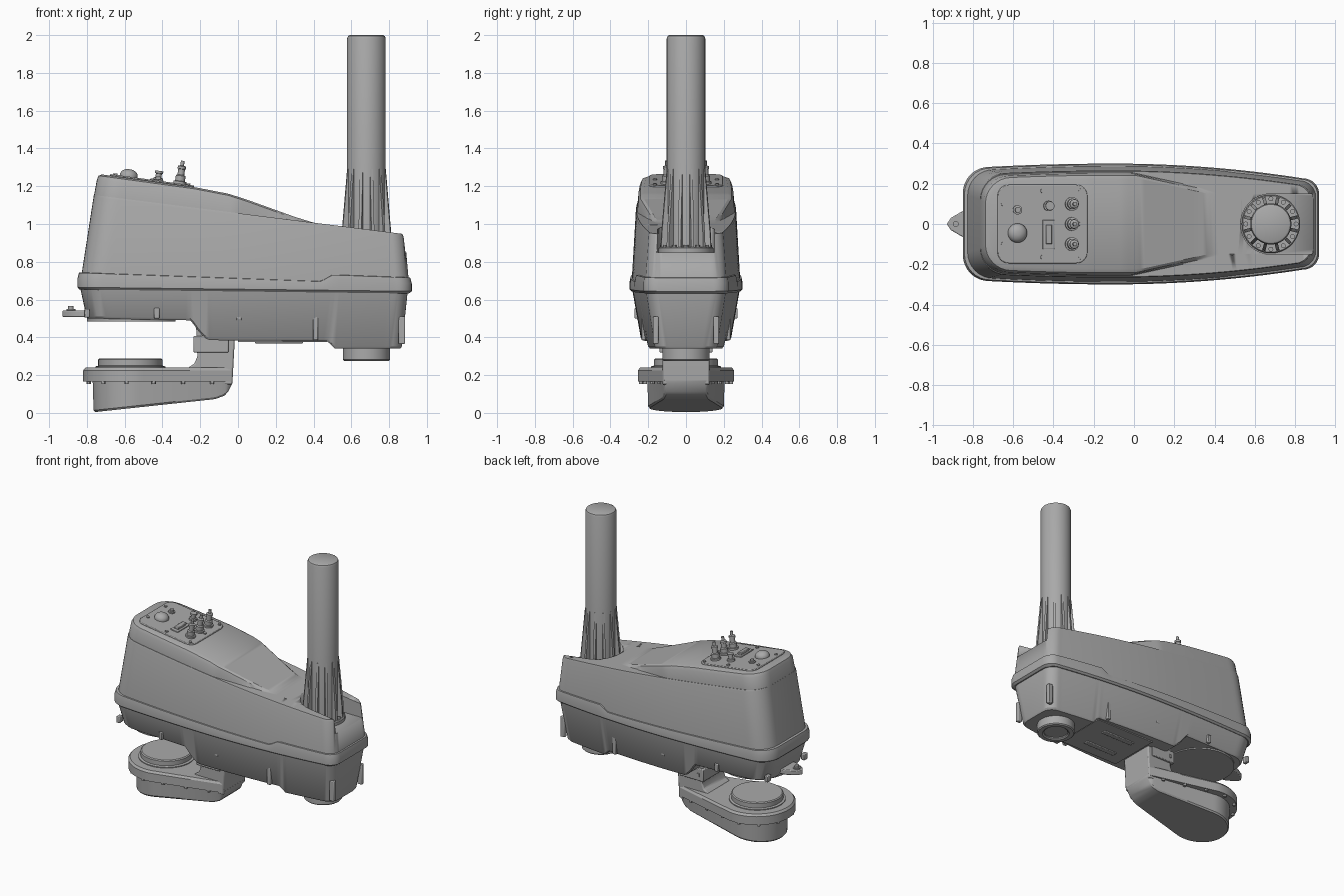
import bpy, bmesh
from math import sin, cos, pi, radians
from mathutils import Matrix, Vector

if "Cube" in bpy.data.objects:
    bpy.data.objects.remove(bpy.data.objects["Cube"])

grey = bpy.data.materials.new("machine grey")
grey.use_nodes = True
tone = (0.4, 0.4, 0.4, 1)
grey.diffuse_color = tone
grey.node_tree.nodes["Principled BSDF"].inputs["Base Color"].default_value = tone


def finish(name, bm, bevel=0):
    bmesh.ops.recalc_face_normals(bm, faces=bm.faces)
    mesh = bpy.data.meshes.new(name)
    bm.to_mesh(mesh)
    bm.free()
    ob = bpy.data.objects.new(name, mesh)
    bpy.context.collection.objects.link(ob)
    mesh.materials.append(grey)
    bpy.ops.object.select_all(action='DESELECT')
    ob.select_set(True)
    bpy.context.view_layer.objects.active = ob
    if bevel:
        mod = ob.modifiers.new("soft edges", 'BEVEL')
        mod.width, mod.segments, mod.limit_method = bevel, 2, 'ANGLE'
    bpy.ops.object.shade_smooth_by_angle(angle=radians(30))
    return ob


def lerp_on(table):
    """Piecewise linear function through the given points."""
    def f(x):
        for (a, p), (b, q) in zip(table, table[1:]):
            if x <= b:
                return p + (q - p) * max(0, (x - a) / (b - a))
        return table[-1][1]
    return f


def skin(name, rings, bevel=0):
    """Loft rings, each given as its +y half and mirrored to -y."""
    bm = bmesh.new()
    loops = [[bm.verts.new(p) for p in r] +
             [bm.verts.new((x, -y, z)) for x, y, z in reversed(r)] for r in rings]
    n = len(loops[0])
    for a, b in zip(loops, loops[1:]):
        for i in range(n):
            j = (i + 1) % n
            bm.faces.new((a[i], a[j], b[j], b[i]))
    for r in (loops[0], loops[-1]):
        for i in range(n // 2 - 1):
            bm.faces.new((r[i], r[i + 1], r[n - 2 - i], r[n - 1 - i]))
    return finish(name, bm, bevel)


def extrude(name, pts, to_3d, depth, bevel=0):
    bm = bmesh.new()
    face = bm.faces.new([bm.verts.new(to_3d(*p)) for p in pts])
    out = bmesh.ops.extrude_face_region(bm, geom=[face])
    bmesh.ops.translate(bm, vec=depth, verts=[g for g in out["geom"] if isinstance(g, bmesh.types.BMVert)])
    return finish(name, bm, bevel)


def stack(name, at, steps, sides=48, tilt=0):
    """Turned part from (radius, height) steps."""
    bm = bmesh.new()
    prev = None
    for r, h in steps:
        ring = [bm.verts.new((r * cos(2 * pi * i / sides), r * sin(2 * pi * i / sides), h)) for i in range(sides)]
        if prev:
            for i in range(sides):
                j = (i + 1) % sides
                bm.faces.new((prev[i], prev[j], ring[j], ring[i]))
        else:
            bm.faces.new(ring)
        prev = ring
    bm.faces.new(prev)
    bm.transform(Matrix.Translation(at) @ Matrix.Rotation(tilt, 4, 'Y'))
    return finish(name, bm)


def box(name, lo, hi, bevel=0, turn=None):
    lo, hi = Vector(lo), Vector(hi)
    bm = bmesh.new()
    bmesh.ops.create_cube(bm, size=1)
    bm.transform(Matrix.Translation((lo + hi) / 2) @ Matrix.Diagonal((*(hi - lo), 1)))
    if turn:
        bm.transform(turn)
    return finish(name, bm, bevel)


# Plan shape shared by the housing parts
def width(x):
    k = 0.018 * ((x + 0.1) / 0.65) ** 2 if x < -0.1 else 0.075 * ((x + 0.1) / 0.95) ** 2
    return 0.3 - k


def ring(x0, x1, half, z, rl=0.13, rr=0.08):
    pts = []
    a, b = x0 + rl, x1 - rr
    for i in range(9):
        t = pi / 2 * i / 8
        pts.append((a - rl * cos(t), half(a) - rl * (1 - sin(t))))
    pts += [(a + (b - a) * i / 70, half(a + (b - a) * i / 70)) for i in range(1, 70)]
    for i in range(9):
        t = pi / 2 * i / 8
        pts.append((b + rr * sin(t), half(b) - rr * (1 - cos(t))))
    return [(x, y, z(x)) for x, y in pts]


def inset(d):
    return lambda x: width(x) - d


# Upper cover: sloping deck with a hump that narrows into it
crown = lerp_on([(-0.74, 1.265), (-0.23, 1.195), (-0.05, 1.16), (0.05, 1.128), (0.3, 1.038), (0.4, 1.007)])


def deck(x):
    return 1.07 - 0.126 * (x + 0.1)


def top(x):
    return max(crown(x), deck(x)) if x < 0.4 else deck(x)


def hump(d):
    return lambda x: min(width(x) - d, max(0.15, 0.265 - 0.22 * (x + 0.05) - (d - 0.04) * 0.6))


cover = skin("upper_cover", [
    ring(-0.835, 0.905, inset(0.012), lambda x: 0.69),
    ring(-0.765, 0.883, inset(0.034), lambda x: deck(x) - 0.012),
    ring(-0.763, 0.877, inset(0.038), deck),
    ring(-0.762, 0.872, hump(0.041), deck),
    ring(-0.747, 0.868, hump(0.048), lambda x: max(deck(x), top(x) - 0.03)),
    ring(-0.738, 0.864, hump(0.058), lambda x: max(deck(x), top(x) - 0.009)),
    ring(-0.72, 0.85, hump(0.078), top)])

# Open pocket around the column
pocket_pts = [(1.0, -0.15), (1.0, 0.15)] + [
    (0.68 + 0.15 * cos(pi / 2 + pi * i / 24), 0.15 * sin(pi / 2 + pi * i / 24)) for i in range(25)]
cutter = extrude("pocket_cutter", pocket_pts, lambda x, y: (x, y, 0.85), (0, 0, 0.5))
cutter.hide_render = True
mod = cover.modifiers.new("pocket", 'BOOLEAN')
mod.operation, mod.object, mod.solver = 'DIFFERENCE', cutter, 'EXACT'
bpy.context.view_layer.objects.active = cover
bpy.ops.object.modifier_apply(modifier="pocket")
bpy.data.objects.remove(cutter)

# Belt between the covers
seam = lerp_on([(-0.85, 0.742), (0.44, 0.695), (0.5, 0.73), (0.92, 0.715)])


def low_seam(x):
    return 0.655 - 0.012 * x


skin("belt", [
    ring(-0.84, 0.905, inset(0.012), lambda x: low_seam(x) - 0.012),
    ring(-0.85, 0.92, inset(0), low_seam),
    ring(-0.85, 0.92, inset(0), lambda x: seam(x) - 0.03),
    ring(-0.842, 0.912, inset(0.006), seam),
    ring(-0.82, 0.89, inset(0.025), lambda x: seam(x) + 0.004)])

# Lower housing with stepped underside
floor = lerp_on([(-0.8, 0.5), (-0.25, 0.49), (-0.2, 0.42), (-0.16, 0.385), (0.48, 0.38), (0.505, 0.34), (0.9, 0.34)])


def skirt(d):
    return lambda x: width(x) - 0.014 - d - 0.17 * (0.66 - floor(x))


skin("lower_housing", [
    ring(-0.835, 0.9, inset(0.014), lambda x: 0.66),
    ring(-0.803, 0.868, skirt(0), lambda x: floor(x) + 0.012),
    ring(-0.795, 0.86, skirt(0.01), floor)])
for x, z0, z1 in [(-0.8, 0.505, 0.55), (-0.43, 0.5, 0.555), (0.005, 0.49, 0.545), (0.41, 0.385, 0.53), (0.83, 0.365, 0.52)]:
    for s in (-1, 1):
        y = s * (skirt(0)(x) - (0.03 if abs(x) > 0.7 else 0))
        box("screw_boss", (x - 0.014, y - 0.02, z0), (x + 0.014, y + 0.02, z1), 0.005)
for y in (-0.16, 0.16):
    box("end_boss", (0.85, y - 0.014, 0.365), (0.885, y + 0.014, 0.51), 0.005)
stack("turntable_plate", (-0.565, 0, 0), [(0.235, 0.484), (0.235, 0.52)], 64)
stack("spindle_boss", (0.68, 0, 0), [(0.08, 0.29), (0.08, 0.282), (0.09, 0.275), (0.118, 0.275), (0.125, 0.282), (0.125, 0.36)])
box("underside_panel", (0.0, -0.19, 0.375), (0.47, 0.19, 0.39))
for y in (-0.09, 0.09):
    box("underside_slot", (0.09, y - 0.02, 0.368), (0.345, y + 0.02, 0.38), 0.004)

# Cable lug at the rear end
extrude("cable_lug", [(-0.78, -0.08), (-0.85, -0.065), (-0.91, -0.03), (-0.93, 0), (-0.91, 0.03), (-0.85, 0.065), (-0.78, 0.08)],
        lambda x, y: (x, y, 0.508), (0, 0, 0.035), 0.005)
stack("lug_bolt", (-0.885, 0, 0), [(0.024, 0.54), (0.024, 0.55), (0.014, 0.55), (0.014, 0.565)], 16)


# Inner arm below: teardrop flange and shell
def teardrop(r, end_x, end_w, z):
    pts = [(-0.565 + r * cos(a), r * sin(a)) for a in [radians(176 - 4 * i) for i in range(25)]]
    x0, y0 = pts[-1]
    pts += [(x0 + (end_x - x0) * i / 24, y0 + (end_w - y0) * i / 24) for i in range(1, 25)]
    return [(x, y, z(x)) for x, y in pts]


belly = lerp_on([(-0.77, 0.003), (-0.12, 0.073), (-0.07, 0.092), (-0.045, 0.12), (-0.028, 0.16)])
skin("arm_flange", [teardrop(0.255, -0.035, 0.125, lambda x: 0.165), teardrop(0.255, -0.035, 0.125, lambda x: 0.225),
                    teardrop(0.243, -0.045, 0.118, lambda x: 0.24)])
skin("arm_shell", [teardrop(0.205, -0.028, 0.12, lambda x: 0.175),
                   teardrop(0.2, -0.028, 0.108, lambda x: belly(x) + 0.01),
                   teardrop(0.192, -0.03, 0.1, belly)])
for x, y, _ in teardrop(0.24, -0.06, 0.12, belly)[4::8]:
    for s in (-1, 1):
        stack("flange_bolt", (x, s * y, 0), [(0.011, 0.152), (0.011, 0.17)], 12)
stack("arm_pad", (-0.57, 0, 0), [(0.185, 0.235), (0.185, 0.246), (0.17, 0.25), (0.17, 0.282), (0.163, 0.288)], 64)
extrude("arm_neck", [(-0.03, 0.15), (-0.018, 0.37), (-0.018, 0.43), (-0.25, 0.5), (-0.222, 0.46), (-0.215, 0.3),
                     (-0.23, 0.262), (-0.265, 0.238), (-0.265, 0.15)],
        lambda x, z: (x, -0.125, z), (0, 0.25, 0), 0.008)
box("neck_bracket", (-0.235, -0.14, 0.32), (-0.05, 0.14, 0.408), 0.005)
for y in (-0.143, 0.143):
    box("bracket_screw", (-0.205, y - 0.004, 0.35), (-0.19, y + 0.004, 0.375))

# Column with fins and bolted collar
stack("column", (0.68, 0, 0), [(0.102, 0.84), (0.102, 1.983), (0.097, 1.995), (0.088, 2.0)], 64)
stack("column_collar", (0.68, 0, 0), [(0.145, 0.84), (0.145, 0.872), (0.14, 0.878), (0.1, 0.878)], 64)
fin_profile = [(0.08, 0.86), (0.138, 0.86), (0.134, 0.95), (0.104, 1.29), (0.08, 1.29)]
for i in range(12):
    turn = Matrix.Translation((0.68, 0, 0)) @ Matrix.Rotation(2 * pi * (i + 0.5) / 12, 4, 'Z')
    extrude("column_fin", fin_profile, lambda r, z: turn @ Vector((r, -0.008, z)),
            turn.to_3x3() @ Vector((0, 0.016, 0)))
    a = 2 * pi * i / 12
    stack("collar_bolt", (0.68 + 0.125 * cos(a), 0.125 * sin(a), 0), [(0.012, 0.87), (0.012, 0.89)], 12)

# Connector panel on the cover
tilt = 0.137
lean = Matrix.Translation((-0.455, 0, crown(-0.455))) @ Matrix.Rotation(tilt, 4, 'Y')
panel = []
for cx, cy, a0 in [(0.17, 0.14, 0), (-0.17, 0.14, 90), (-0.17, -0.14, 180), (0.17, -0.14, 270)]:
    panel += [(cx + 0.055 * cos(radians(a0 + 15 * i)), cy + 0.055 * sin(radians(a0 + 15 * i))) for i in range(7)]
extrude("connector_panel", panel, lambda x, y: lean @ Vector((x, y, -0.01)),
        lean.to_3x3() @ Vector((0, 0, 0.018)), 0.004)


def fitting(name, x, y, steps, sides=20):
    stack(name, (x, y, crown(x)), steps, sides, tilt)


fitting("signal_lamp", -0.58, -0.045, [(0.048, 0)] + [(0.048 * cos(t * pi / 14), 0.012 + 0.036 * sin(t * pi / 14)) for t in range(7)], 32)
fitting("small_button", -0.58, 0.07, [(0.023, 0), (0.023, 0.016), (0.014, 0.018), (0.014, 0.03)])
fitting("air_port", -0.425, 0.09, [(0.026, 0), (0.026, 0.022), (0.016, 0.024), (0.016, 0.045), (0.022, 0.047), (0.022, 0.06)])
box("data_socket", (0.0, -0.125, 0), (0.06, 0.02, 0.014), 0.003, lean)
box("data_plug", (0.015, -0.1, 0), (0.045, -0.005, 0.03), 0.004, lean)
for y in (-0.1, 0, 0.1):
    fitting("hose_connector", -0.31, y, [(0.034, 0), (0.034, 0.02), (0.026, 0.022), (0.026, 0.05), (0.018, 0.055),
                                         (0.018, 0.085), (0.022, 0.087), (0.022, 0.1), (0.01, 0.105), (0.01, 0.13)])
for x in (-0.65, -0.455, -0.265):
    for y in (-0.165, 0.165) if x == -0.455 else (-0.1, 0.1) if x < -0.5 else (0, -0.165, 0.165):
        fitting("panel_screw", x, y, [(0.011, 0), (0.011, 0.015)], 12)
